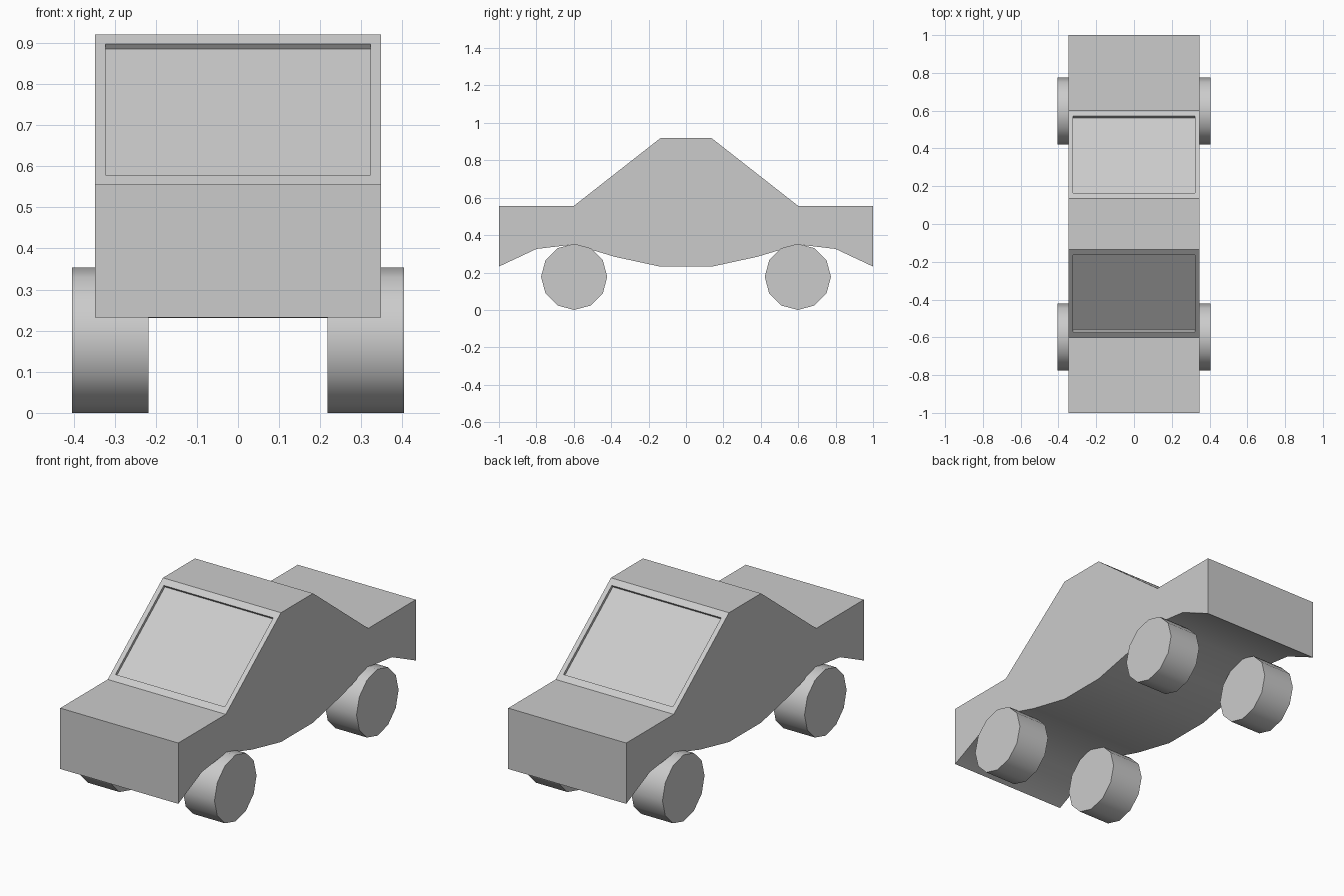
import bpy, bmesh, math
from mathutils import Matrix, Vector

if "Cube" in bpy.data.objects:
    bpy.data.objects.remove(bpy.data.objects["Cube"])

HALF_W = 0.348


def finish(name, bm, angle):
    mesh = bpy.data.meshes.new(name)
    bm.to_mesh(mesh)
    bm.free()
    obj = bpy.data.objects.new(name, mesh)
    bpy.context.collection.objects.link(obj)
    bpy.ops.object.select_all(action='DESELECT')
    obj.select_set(True)
    bpy.context.view_layer.objects.active = obj
    bpy.ops.object.shade_smooth_by_angle(angle=math.radians(angle))
    return obj


# Body: half of the side outline, mirrored front to back and extruded across
half = [(0.135, 0.92), (0.6, 0.556), (1, 0.556), (1, 0.232),
        (0.8, 0.326), (0.6, 0.35), (0.38, 0.284), (0.135, 0.231)]
outline = half + [(-y, z) for y, z in reversed(half)]
bm = bmesh.new()
side = bm.faces.new([bm.verts.new((-HALF_W, y, z)) for y, z in outline])
ext = bmesh.ops.extrude_face_region(bm, geom=[side], use_keep_orig=True)
moved = [v for v in ext['geom'] if isinstance(v, bmesh.types.BMVert)]
bmesh.ops.translate(bm, verts=moved, vec=(2 * HALF_W, 0, 0))
bmesh.ops.recalc_face_normals(bm, faces=bm.faces)

# Recessed windscreen and rear window on the sloping faces
slopes = [f for f in bm.faces if f.normal.z > 0.5 and abs(f.normal.y) > 0.4]
for face in slopes:
    normal = face.normal.copy()
    bmesh.ops.inset_individual(bm, faces=[face], thickness=0.036)
    centre = face.calc_center_median()
    for v in face.verts:
        off = v.co - centre
        v.co = centre + Vector((off.x, off.y * 0.958, off.z * 0.958))
    glass = bmesh.ops.extrude_discrete_faces(bm, faces=[face])['faces'][0]
    bmesh.ops.translate(bm, verts=glass.verts, vec=normal * -0.015)
finish("car_body", bm, 30)

# Four twelve-sided wheels
for end, y in (("front", -0.598), ("rear", 0.598)):
    for hand, x in (("left", -0.311), ("right", 0.311)):
        bm = bmesh.new()
        bmesh.ops.create_cone(
            bm, cap_ends=True, segments=12, radius1=0.177, radius2=0.177, depth=0.186,
            matrix=Matrix.Translation((x, y, 0.177)) @ Matrix.Rotation(math.pi / 2, 4, 'Y'))
        finish(f"{end}_{hand}_wheel", bm, 40)
